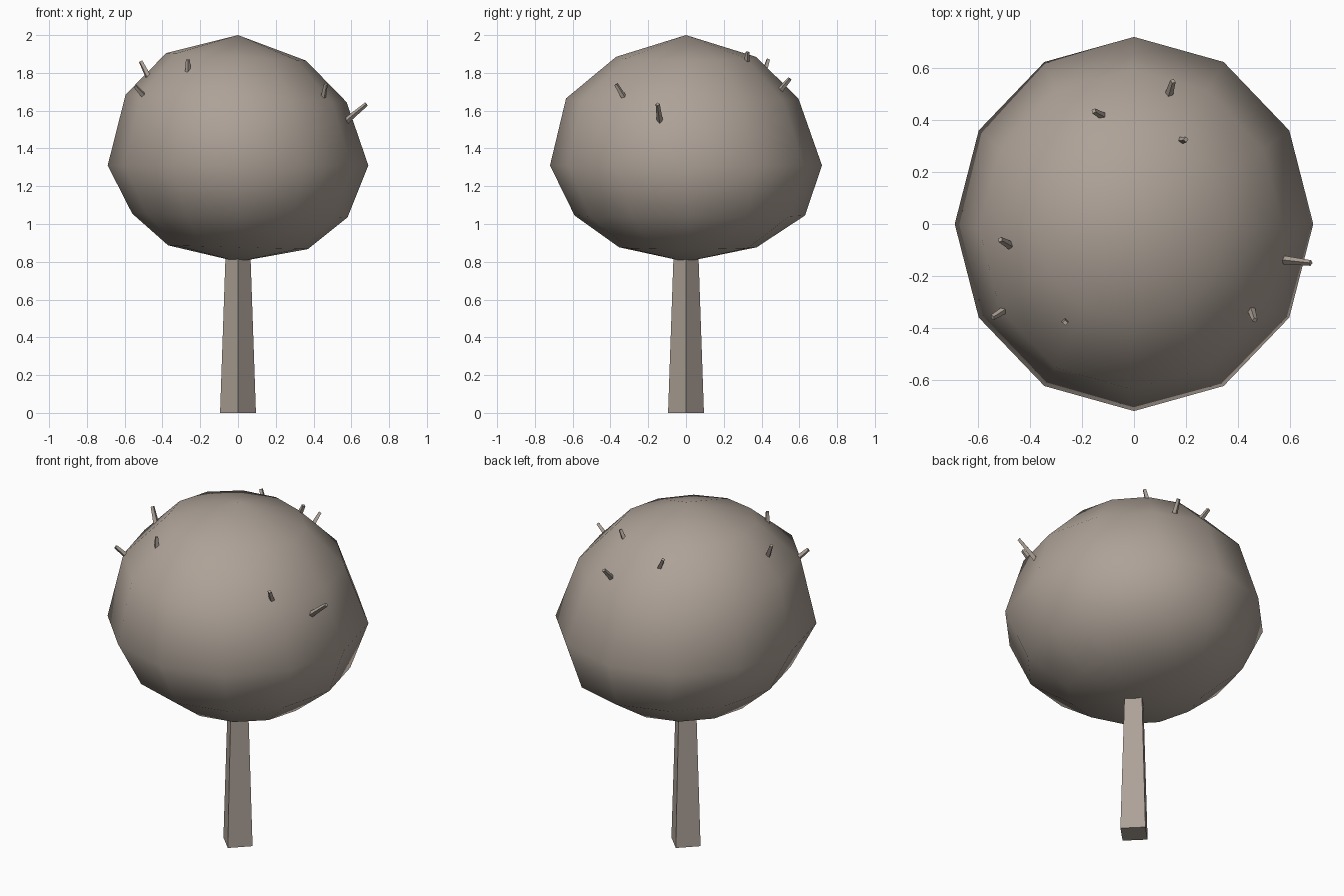
import bpy, bmesh
from math import sin, cos, pi
from mathutils import Vector, Matrix

cube = bpy.data.objects.get("Cube")
if cube:
    bpy.data.objects.remove(cube, do_unlink=True)

bark = bpy.data.materials.new("warm grey")
bark.use_nodes = True
colour = (0.42, 0.36, 0.31, 1)
bark.diffuse_color = colour
bark.node_tree.nodes["Principled BSDF"].inputs["Base Color"].default_value = colour


def make_object(name, bm):
    mesh = bpy.data.meshes.new(name)
    bmesh.ops.recalc_face_normals(bm, faces=bm.faces)
    bm.to_mesh(mesh)
    bm.free()
    mesh.materials.append(bark)
    obj = bpy.data.objects.new(name, mesh)
    bpy.context.collection.objects.link(obj)
    return obj


def taper(name, base, tip, r_base, r_tip):
    """Four-sided tapered stick between two points."""
    base, tip = Vector(base), Vector(tip)
    axis = tip - base
    turn = axis.to_track_quat("Z", "Y").to_matrix().to_4x4()
    bm = bmesh.new()
    bmesh.ops.create_cone(bm, cap_ends=True, segments=4, radius1=r_base,
                          radius2=r_tip, depth=axis.length,
                          matrix=Matrix.Translation((base + tip) / 2) @ turn)
    return make_object(name, bm)


# Trunk, with its corners on the axes
taper("trunk", (0, 0, 0), (0, 0, 0.95), 0.095, 0.062)

# Crown: rings of (x radius, y radius, x shift, y shift, height, tilt)
rings = [
    (0.37, 0.37, -0.01, 0, 1.885, -0.02),
    (0.585, 0.615, -0.01, -0.02, 1.665, -0.02),
    (0.69, 0.72, 0, 0, 1.31, 0),
    (0.57, 0.61, 0.01, 0.02, 1.045, -0.01),
    (0.37, 0.365, 0, 0.01, 0.877, -0.01),
]
SIDES = 12
bm = bmesh.new()
top = bm.verts.new((0, 0, 2))
bottom = bm.verts.new((0, 0, 0.8))
loops = []
for rx, ry, dx, dy, z, tilt in rings:
    angles = [2 * pi * i / SIDES for i in range(SIDES)]
    loops.append([bm.verts.new((dx + rx * cos(a), dy + ry * sin(a), z + tilt * cos(a)))
                  for a in angles])
for i in range(SIDES):
    j = (i + 1) % SIDES
    bm.faces.new((top, loops[0][i], loops[0][j]))
    bm.faces.new((bottom, loops[-1][j], loops[-1][i]))
    for a, b in zip(loops, loops[1:]):
        bm.faces.new((a[i], b[i], b[j], a[j]))
for face in bm.faces:
    face.smooth = True
make_object("crown", bm)

# Twigs poking out of the crown: visible base and tip
twigs = [
    ((-0.11, 0.41, 1.79), (-0.155, 0.435, 1.87)),
    ((0.135, 0.50, 1.71), (0.15, 0.55, 1.77)),
    ((0.17, 0.32, 1.84), (0.2, 0.325, 1.91)),
    ((-0.48, -0.08, 1.79), (-0.515, -0.06, 1.86)),
    ((-0.49, -0.325, 1.67), (-0.545, -0.36, 1.73)),
    ((-0.265, -0.375, 1.79), (-0.265, -0.38, 1.87)),
    ((0.59, -0.14, 1.56), (0.68, -0.15, 1.635)),
    ((0.45, -0.325, 1.665), (0.465, -0.37, 1.74)),
]
for n, (base, tip) in enumerate(twigs, 1):
    base, tip = Vector(base), Vector(tip)
    taper(f"twig_{n}", base - (tip - base) * 0.5, tip, 0.018, 0.011)
